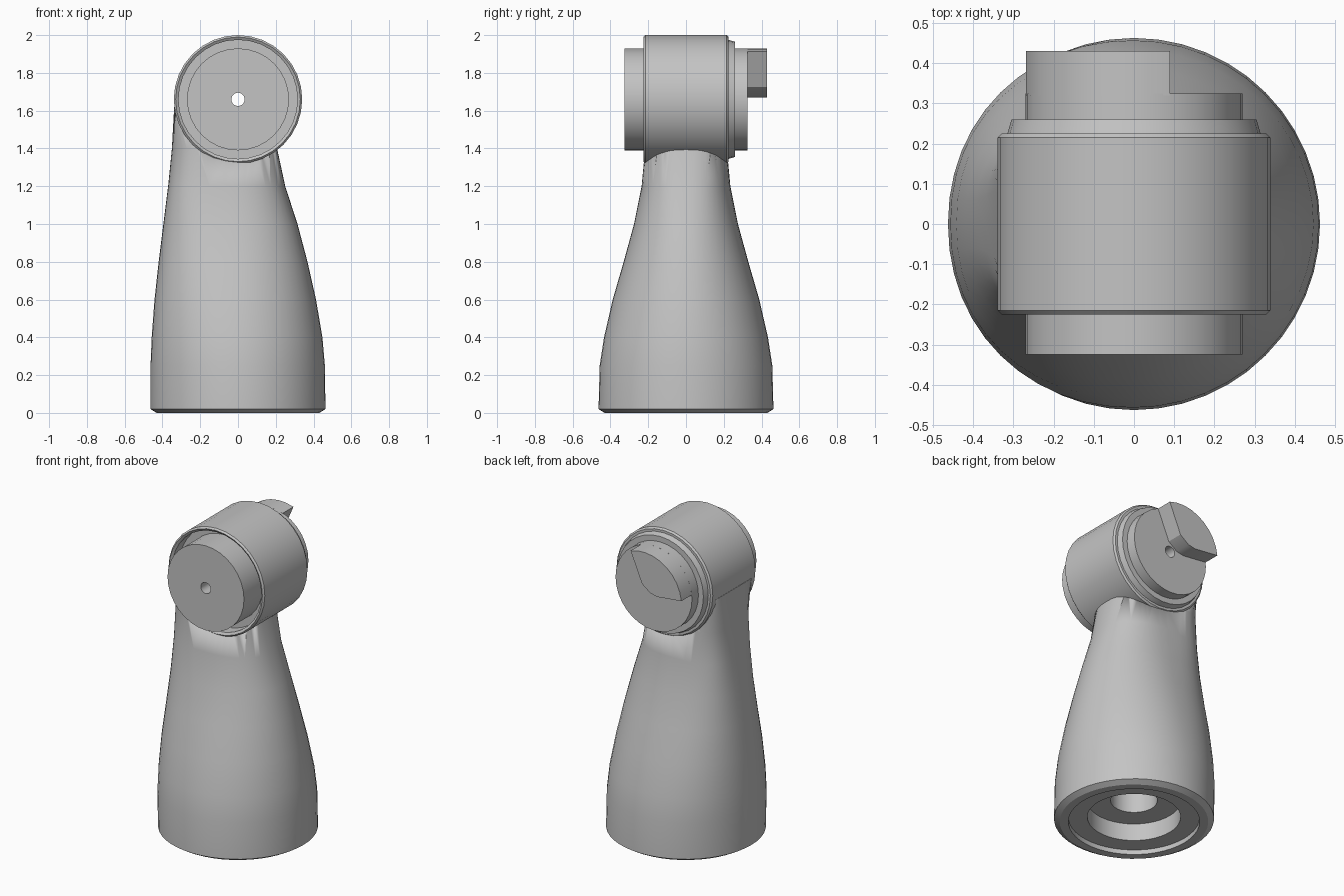
import bpy, bmesh, math

cube = bpy.data.objects.get("Cube")
if cube:
    bpy.data.objects.remove(cube, do_unlink=True)

grey = bpy.data.materials.new("plain grey")
grey.use_nodes = True
colour = (0.55, 0.55, 0.55, 1)
grey.diffuse_color = colour
grey.node_tree.nodes["Principled BSDF"].inputs["Base Color"].default_value = colour

AXLE_Z = 1.66


def finish(name, bm, angle=30):
    bmesh.ops.recalc_face_normals(bm, faces=bm.faces)
    mesh = bpy.data.meshes.new(name)
    bm.to_mesh(mesh)
    bm.free()
    mesh.materials.append(grey)
    obj = bpy.data.objects.new(name, mesh)
    bpy.context.collection.objects.link(obj)
    bpy.ops.object.select_all(action='DESELECT')
    obj.select_set(True)
    bpy.context.view_layer.objects.active = obj
    bpy.ops.object.shade_smooth_by_angle(angle=math.radians(angle))
    return obj


def bridge(bm, a, b):
    n = len(a)
    for i in range(n):
        j = (i + 1) % n
        bm.faces.new((a[i], a[j], b[j], b[i]))


def spow(v, e):
    return math.copysign(abs(v) ** e, v)


def loft(name, sections, sides):
    """Stack sections of (z, x min, x max, y half width, squareness at -x, at +x)."""
    bm = bmesh.new()
    rings = []
    for z, x0, x1, hy, sq_min, sq_max in sections:
        ring = []
        for i in range(sides):
            a = math.tau * i / sides
            e = 2 / (sq_min if math.cos(a) < 0 else sq_max)
            x = (x0 + x1) / 2 + (x1 - x0) / 2 * spow(math.cos(a), e)
            ring.append(bm.verts.new((x, hy * spow(math.sin(a), e), z)))
        rings.append(ring)
    for a, b in zip(rings, rings[1:]):
        bridge(bm, a, b)
    bm.faces.new(rings[0])
    bm.faces.new(rings[-1])
    return finish(name, bm)


def lathe_y(name, profile, sides):
    """Spin a closed (radius, y) profile around the axle."""
    bm = bmesh.new()
    rings = [[bm.verts.new((r * math.cos(math.tau * i / sides), y,
                            AXLE_Z + r * math.sin(math.tau * i / sides)))
              for i in range(sides)] for r, y in profile]
    for a, b in zip(rings, rings[1:] + rings[:1]):
        bridge(bm, a, b)
    return finish(name, bm)


# Body: stepped socket underneath, then the tapering outer wall
socket = [(0.5, 0.135), (0.14, 0.135), (0.14, 0.27), (0.03, 0.27),
          (0.03, 0.38), (0, 0.38), (0, 0.43), (0.02, 0.463)]
sections = [(z, -r, r, r, 2, 2) for z, r in socket]
sections += [
    (0.25, -0.463, 0.46, 0.457, 2.08, 2),
    (0.4, -0.457, 0.447, 0.434, 2.15, 2),
    (0.6, -0.442, 0.413, 0.388, 2.25, 2),
    (0.8, -0.42, 0.368, 0.33, 2.4, 2.05),
    (1.0, -0.395, 0.315, 0.275, 2.7, 2.15),
    (1.2, -0.37, 0.25, 0.235, 3.3, 2.4),
    (1.4, -0.35, 0.207, 0.216, 4.2, 2.8),
    (1.62, -0.338, -0.32, 0.205, 4.2, 3),
]
body = loft("body", sections, 48)

# Saddle cutter: clears the body out of the barrel and its front groove
cutter = lathe_y("saddle_cutter", [(0.01, -0.6), (0.328, -0.6),
                                   (0.328, 0.6), (0.01, 0.6)], 48)
cutter.hide_render = True
cutter.hide_set(True)
saddle = body.modifiers.new("saddle", 'BOOLEAN')
saddle.operation = 'DIFFERENCE'
saddle.solver = 'EXACT'
saddle.object = cutter

# Head: cross barrel with front groove, end discs, rear collar and axle hole
lathe_y("head", [
    (0.035, -0.325), (0.27, -0.325), (0.27, -0.14), (0.315, -0.14),
    (0.315, -0.215), (0.33, -0.225), (0.34, -0.215), (0.34, 0.215),
    (0.33, 0.225), (0.315, 0.225), (0.305, 0.26), (0.27, 0.26),
    (0.27, 0.325), (0.035, 0.325)], 32)

# Drive tab: partial disc on the rear face, notched beside the axle hole
bm = bmesh.new()
start, end = math.radians(70.5), math.radians(174)
outline = [(0.27 * math.cos(start + (end - start) * i / 9),
            0.27 * math.sin(start + (end - start) * i / 9)) for i in range(10)]
outline += [(-0.1, 0.01), (-0.05, 0.02), (0.01, 0.065)]
back, front = ([bm.verts.new((x, y, AXLE_Z + z)) for x, z in outline]
               for y in (0.43, 0.32))
bridge(bm, back, front)
bm.faces.new(back)
bm.faces.new(front)
finish("drive_tab", bm)
